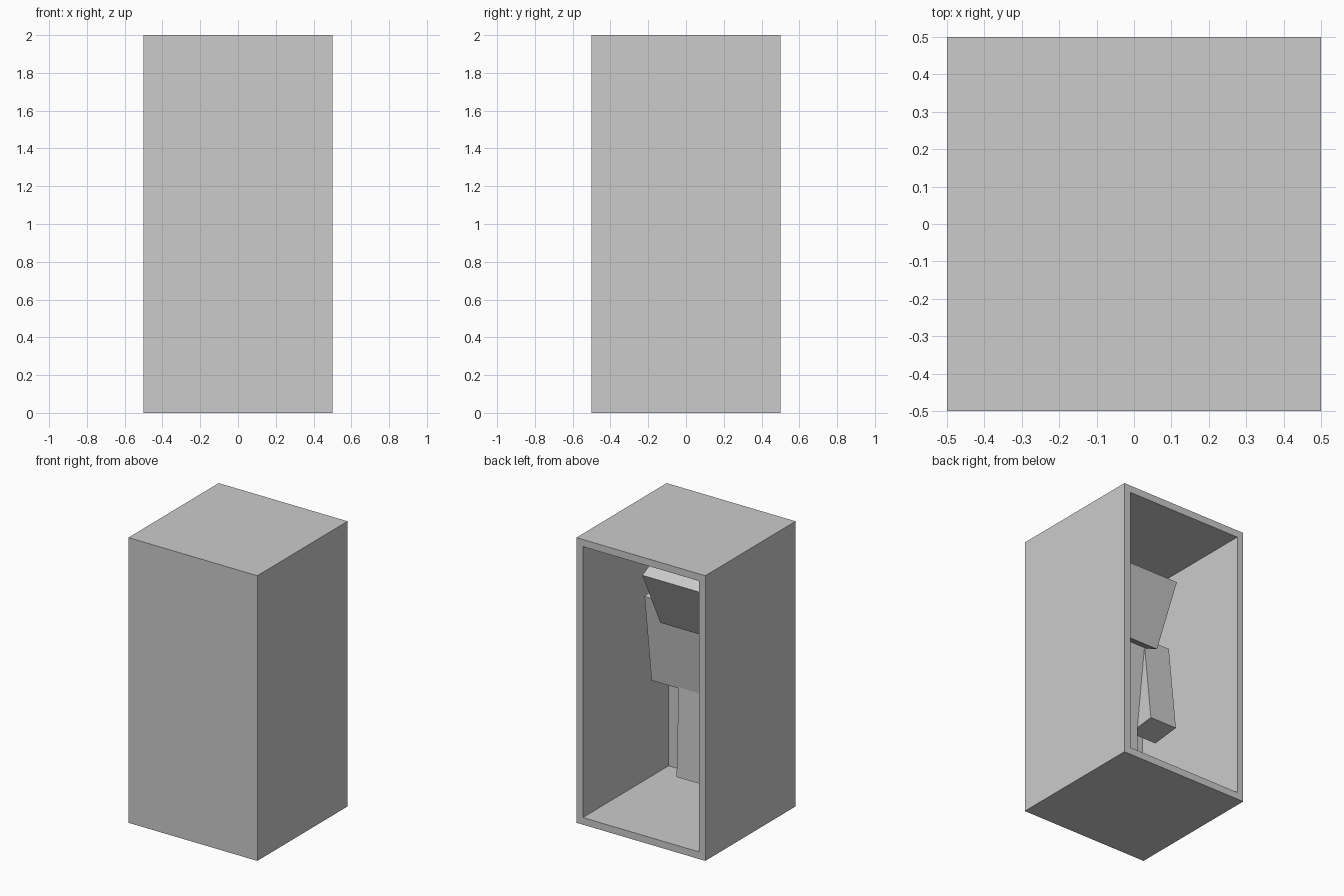
import bpy
import bmesh
from math import radians

default = bpy.data.objects.get("Cube")
if default:
    bpy.data.objects.remove(default, do_unlink=True)

# Single flat grey
grey = bpy.data.materials.new("plain grey")
grey.use_nodes = True
colour = (0.6, 0.6, 0.6, 1)
grey.diffuse_color = colour
grey.node_tree.nodes["Principled BSDF"].inputs["Base Color"].default_value = colour


def block(name, size, centre, tilt=0, edit=None):
    """Box of a given size, tilted about the x axis."""
    bm = bmesh.new()
    bmesh.ops.create_cube(bm, size=1)
    bmesh.ops.scale(bm, vec=size, verts=bm.verts)
    if edit:
        edit(bm)
    mesh = bpy.data.meshes.new(name)
    bm.to_mesh(mesh)
    bm.free()
    mesh.materials.append(grey)
    obj = bpy.data.objects.new(name, mesh)
    obj.location = centre
    obj.rotation_euler.x = radians(tilt)
    bpy.context.collection.objects.link(obj)
    return obj


WALL = 0.05


def hollow_back(bm):
    """Inset the back face and push it in to leave an even wall."""
    bm.normal_update()
    back = max(bm.faces, key=lambda f: f.calc_center_median().y)
    bmesh.ops.inset_individual(bm, faces=[back], thickness=WALL, use_even_offset=True)
    pushed = bmesh.ops.extrude_discrete_faces(bm, faces=[back])["faces"][0]
    bmesh.ops.translate(bm, vec=(0, WALL - 1, 0), verts=pushed.verts)


# Cabinet, open at the back
block("cabinet", (1, 1, 2), (0, 0, 1), edit=hollow_back)

# Blocky figure standing inside, against the front wall
LIMB = (0.21, 0.207, 0.624)
block("head", (0.45, 0.45, 0.456), (0, -0.14, 1.574), -26)
block("torso", (0.42, 0.207, 0.624), (0, -0.282, 1.068), -7.2)
block("left_arm", LIMB, (0.315, -0.282, 1.068), -7.2)
block("right_arm", LIMB, (-0.315, -0.219, 1.073), 6.5)
for side, x in (("left", 0.105), ("right", -0.105)):
    block(side + "_leg", LIMB, (x, -0.31, 0.441), 2)
